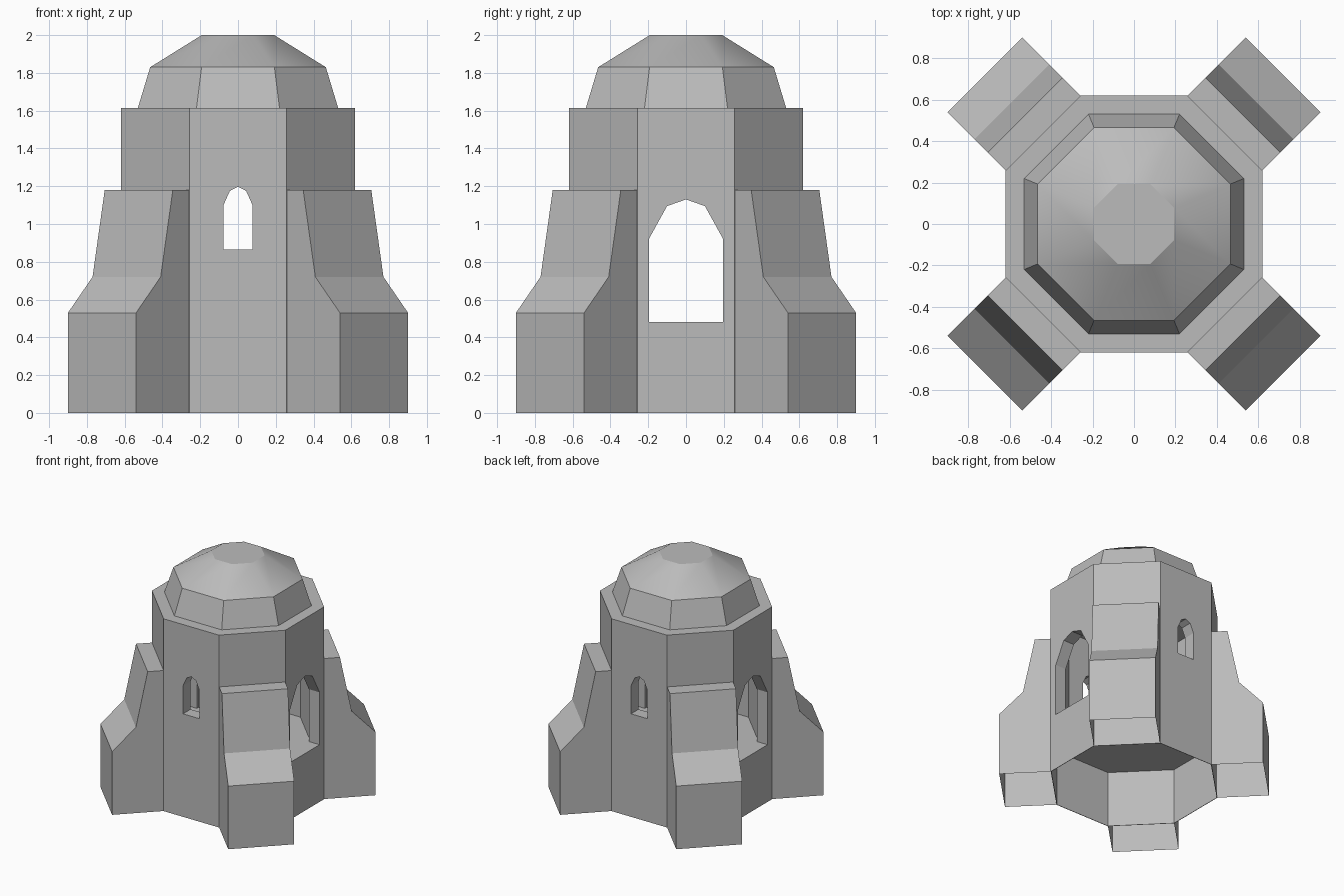
import bpy, bmesh
from math import radians, cos, pi
from mathutils import Matrix

old = bpy.data.objects.get("Cube")
if old:
    bpy.data.objects.remove(old)

stone = bpy.data.materials.new("grey_stone")
stone.use_nodes = True
GREY = (0.5, 0.5, 0.5, 1)
stone.diffuse_color = GREY
stone.node_tree.nodes["Principled BSDF"].inputs["Base Color"].default_value = GREY


def finish(name, bm, fix=True):
    if fix:
        bmesh.ops.recalc_face_normals(bm, faces=bm.faces)
    mesh = bpy.data.meshes.new(name)
    bm.to_mesh(mesh)
    bm.free()
    mesh.materials.append(stone)
    obj = bpy.data.objects.new(name, mesh)
    bpy.context.collection.objects.link(obj)
    return obj


def octagon_stack(name, levels):
    """Closed octagonal solid through (flat radius, height) levels."""
    bm = bmesh.new()
    rings = []
    for flat, z in levels:
        turn = Matrix.Translation((0, 0, z)) @ Matrix.Rotation(pi / 8, 4, "Z")
        ring = bmesh.ops.create_circle(bm, segments=8, radius=flat / cos(pi / 8), matrix=turn)
        rings.append(ring["verts"])
    for low, high in zip(rings, rings[1:]):
        for i in range(8):
            j = (i + 1) % 8
            bm.faces.new((low[i], low[j], high[j], high[i]))
    bm.faces.new(rings[0])
    bm.faces.new(rings[-1])
    return finish(name, bm)


def arch_cutter(name, sill, half_outline, angle):
    """Arched prism running right through the tower."""
    half = [(half_outline[0][0], sill)] + half_outline
    outline = half + [(-x, z) for x, z in reversed(half) if x > 0]
    bm = bmesh.new()
    face = bm.faces.new([bm.verts.new((x, -1, z)) for x, z in outline])
    extruded = bmesh.ops.extrude_face_region(bm, geom=[face])["geom"]
    bmesh.ops.translate(bm, vec=(0, 2, 0), verts=[v for v in extruded if isinstance(v, bmesh.types.BMVert)])
    bmesh.ops.rotate(bm, matrix=Matrix.Rotation(angle, 3, "Z"), verts=bm.verts)
    return finish(name, bm)


# Octagonal tower, hollowed above and below a floor, with openings on four sides
WALL = 0.62
tower = octagon_stack("tower_body", [(WALL, 0), (WALL, 1.615)])
cutters = [
    octagon_stack("chamber_cutter", [(0.52, 0.48), (0.52, 1.5)]),
    octagon_stack("undercroft_cutter", [(WALL - 0.004, -0.1), (WALL - 0.004, 0.474)]),
    arch_cutter("doorway_cutter", 0.48, [(0.197, 0.92), (0.1, 1.095), (0, 1.13)], pi / 2),
    arch_cutter("window_cutter", 0.865, [(0.077, 1.1), (0.043, 1.175), (0, 1.197)], 0),
]
bpy.context.view_layer.objects.active = tower
tower.select_set(True)
for cutter in cutters:
    mod = tower.modifiers.new(cutter.name, "BOOLEAN")
    mod.operation = "DIFFERENCE"
    mod.solver = "EXACT"
    mod.object = cutter
    bpy.ops.object.modifier_apply(modifier=mod.name)
for cutter in cutters:
    bpy.data.objects.remove(cutter)

# Stepped buttresses on the diagonals, open underneath and against the wall
PROFILE = [(1.018, 0), (1.018, 0.53), (0.834, 0.72), (0.743, 1.18), (WALL, 1.18)]
HALF = 0.255
names = ("back_left", "back_right", "front_right", "front_left")
for k, name in enumerate(names):
    bm = bmesh.new()
    left, right = ([bm.verts.new((r, s * HALF, z)) for r, z in PROFILE] for s in (1, -1))
    for i in range(len(PROFILE) - 1):
        bm.faces.new((right[i], right[i + 1], left[i + 1], left[i]))
    for side, s in ((left, 1), (right, -1)):
        bm.faces.new(side + [bm.verts.new((WALL, s * HALF, 0))])
    bmesh.ops.rotate(bm, matrix=Matrix.Rotation(pi / 4 + k * pi / 2, 3, "Z"), verts=bm.verts)
    finish(name + "_buttress", bm)

# Tapered drum and low dome
dome = octagon_stack("drum_and_dome", [(0.53, 1.615), (0.465, 1.83), (0.192, 2.0)])
bpy.ops.object.select_all(action="DESELECT")
bpy.context.view_layer.objects.active = dome
dome.select_set(True)
bpy.ops.object.shade_smooth_by_angle(angle=radians(30))
